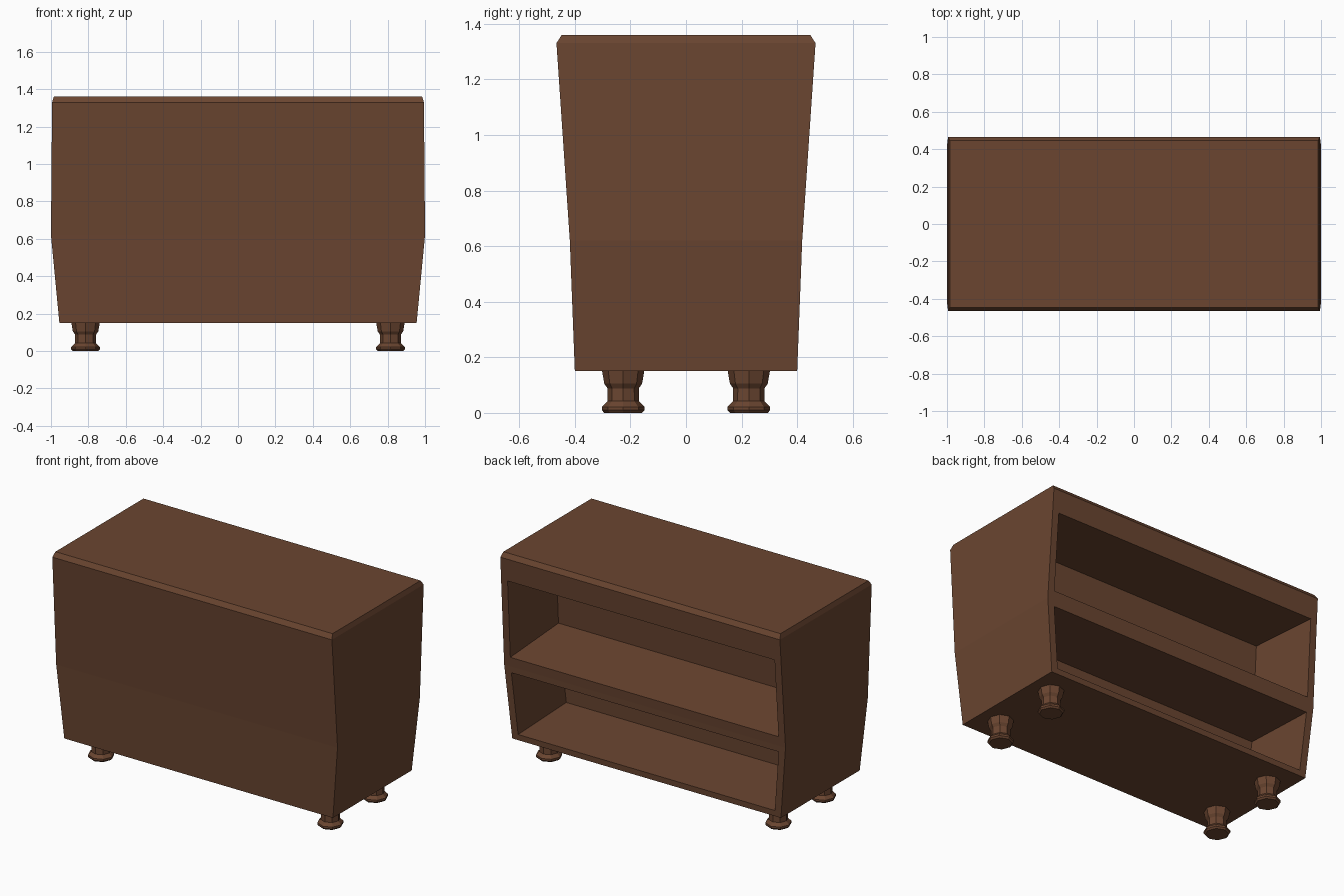
import bpy, bmesh, math

cube = bpy.data.objects.get("Cube")
if cube:
    bpy.data.objects.remove(cube)

# One dark wood colour
wood = bpy.data.materials.new("brown_wood")
wood.use_nodes = True
COLOUR = (0.145, 0.06, 0.03, 1)
wood.diffuse_color = COLOUR
bsdf = wood.node_tree.nodes["Principled BSDF"]
bsdf.inputs["Base Color"].default_value = COLOUR
bsdf.inputs["Roughness"].default_value = 0.8

# Cabinet outline: height, half width, half depth
RINGS = [(0.15, 0.955, 0.40), (0.62, 1.0, 0.418),
         (1.33, 0.994, 0.466), (1.36, 0.985, 0.447)]
BORDER = 0.046
SHELF_DEPTH = 0.49


def add_object(name, bm):
    bmesh.ops.recalc_face_normals(bm, faces=bm.faces)
    mesh = bpy.data.meshes.new(name)
    bm.to_mesh(mesh)
    bm.free()
    mesh.materials.append(wood)
    obj = bpy.data.objects.new(name, mesh)
    bpy.context.collection.objects.link(obj)
    return obj


def loft(bm, loops):
    """Skin closed loops of points and cap both ends."""
    rows = [[bm.verts.new(p) for p in loop] for loop in loops]
    for low, high in zip(rows, rows[1:]):
        n = len(low)
        for i in range(n):
            j = (i + 1) % n
            bm.faces.new((low[i], low[j], high[j], high[i]))
    bm.faces.new(rows[0][::-1])
    bm.faces.new(rows[-1])
    bm.normal_update()


def outline_at(z):
    """Half width and half depth of the cabinet at a height."""
    for (z0, x0, y0), (z1, x1, y1) in zip(RINGS, RINGS[1:]):
        if z <= z1:
            t = (z - z0) / (z1 - z0)
            return x0 + t * (x1 - x0), y0 + t * (y1 - y0)


# Cabinet body
body = bmesh.new()
loft(body, [[(-x, -y, z), (x, -y, z), (x, y, z), (-x, y, z)]
            for z, x, y in RINGS])

# Two open shelves, pushed in square to the leaning back panels
panels = sorted((f for f in body.faces if f.normal.y > 0.9),
                key=lambda f: f.calc_center_median().z)
for panel, (bottom, top) in zip(panels, [(0.187, 0.58), (0.68, 1.185)]):
    bmesh.ops.inset_individual(body, faces=[panel], thickness=BORDER)
    middle = panel.calc_center_median().z
    for v in panel.verts:
        z = top if v.co.z > middle else bottom
        half_x, y = outline_at(z)
        v.co = (math.copysign(half_x - BORDER, v.co.x), y, z)
    panel.normal_update()
    inward = panel.normal * -SHELF_DEPTH
    bmesh.ops.inset_individual(body, faces=[panel], thickness=0)
    for v in panel.verts:
        v.co += inward
add_object("cabinet_body", body)

# Turned eight-sided feet: radius, height
FOOT = [(0.068, 0.0), (0.077, 0.01), (0.077, 0.022), (0.057, 0.042),
        (0.056, 0.088), (0.068, 0.105), (0.076, 0.152)]
SIDES = 8
for side, sx in (("left", 1), ("right", -1)):
    for end, sy in (("front", -1), ("back", 1)):
        foot = bmesh.new()
        loft(foot, [[(r * math.cos(math.tau * i / SIDES),
                      r * math.sin(math.tau * i / SIDES), z)
                     for i in range(SIDES)] for r, z in FOOT])
        obj = add_object(f"{end}_{side}_foot", foot)
        obj.location = (sx * 0.815, sy * 0.226, 0)
